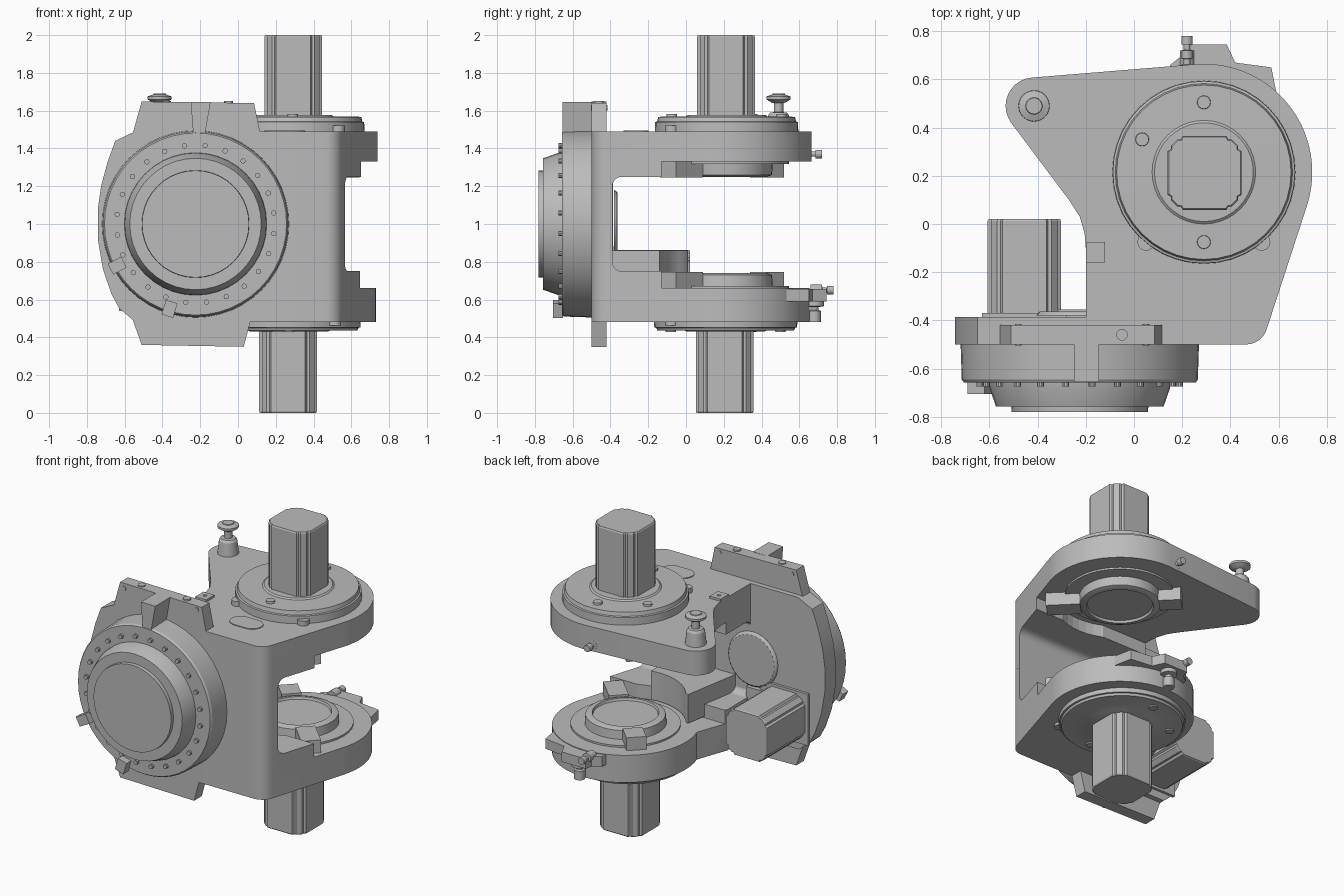
import bpy, bmesh, math

cube = bpy.data.objects.get("Cube")
if cube:
    bpy.data.objects.remove(cube, do_unlink=True)

grey = bpy.data.materials.new("machine grey")
grey.use_nodes = True
COLOR = (0.5, 0.5, 0.5, 1)
grey.diffuse_color = COLOR
grey.node_tree.nodes["Principled BSDF"].inputs["Base Color"].default_value = COLOR


def place(u, v, t, axis):
    return {"x": (t, u, v), "y": (u, t, v), "z": (u, v, t)}[axis]


def stack(name, rings, axis):
    """Skin a list of (points, height) rings into a closed solid."""
    bm = bmesh.new()
    loops = [[bm.verts.new(place(u, v, t, axis)) for u, v in pts] for pts, t in rings]
    n = len(loops[0])
    for a, b in zip(loops, loops[1:]):
        for i in range(n):
            bm.faces.new((a[i], a[(i + 1) % n], b[(i + 1) % n], b[i]))
    bm.faces.new(loops[0])
    bm.faces.new(loops[-1])
    bmesh.ops.recalc_face_normals(bm, faces=bm.faces)
    mesh = bpy.data.meshes.new(name)
    bm.to_mesh(mesh)
    bm.free()
    mesh.materials.append(grey)
    obj = bpy.data.objects.new(name, mesh)
    bpy.context.collection.objects.link(obj)
    return obj


def prism(name, pts, a, b, axis="z"):
    return stack(name, [(pts, a), (pts, b)], axis)


def arc(cu, cv, r, start, end, n=12):
    angles = [math.radians(start + (end - start) * i / n) for i in range(n + 1)]
    return [(cu + r * math.cos(a), cv + r * math.sin(a)) for a in angles]


def turned(name, c, steps, axis="z", sides=32):
    """Round part from (height, radius) steps."""
    return stack(name, [(arc(*c, r, 0, 360, sides)[:-1], t) for t, r in steps], axis)


def rect(u0, u1, v0, v1):
    return [(u0, v0), (u1, v0), (u1, v1), (u0, v1)]


def turned_rect(c, angle, u0, u1, half):
    ca, sa = math.cos(math.radians(angle)), math.sin(math.radians(angle))
    return [(c[0] + u * ca - v * sa, c[1] + u * sa + v * ca) for u, v in rect(u0, u1, -half, half)]


def cut(target, cutters):
    for c in cutters:
        c.hide_render = True
        c.hide_set(True)
        mod = target.modifiers.new("cut", "BOOLEAN")
        mod.operation, mod.solver, mod.object = "DIFFERENCE", "EXACT", c


def motor(name, c, a, b, axis="z", h=0.153):
    # square body with chamfered corners and a shallow channel beside each corner
    corner = [(h, h - 0.062), (h - 0.014, h - 0.054), (h - 0.014, h - 0.04),
              (h - 0.04, h - 0.014), (h - 0.054, h - 0.014), (h - 0.062, h)]
    pts = []
    for _ in range(4):
        pts += [(c[0] + u, c[1] + v) for u, v in corner]
        corner = [(-v, u) for u, v in corner]
    end = b - math.copysign(0.008, b - a)
    tip = [(c[0] + (u - c[0]) * 0.97, c[1] + (v - c[1]) * 0.97) for u, v in pts]
    return stack(name, [(pts, a), (pts, end), (tip, b)], axis)


HUB = (0.29, 0.215)
FACE = (-0.225, 1.0)

# C-shaped body: upper and lower halves with a shared opening
front_corner = arc(0.465, -0.41, 0.09, -90, -15, 6)
upper = ([(-0.2, -0.5)] + front_corner + arc(*HUB, 0.45, -18, 92, 20)
         + arc(-0.415, 0.49, 0.118, 95, 215, 10)
         + [(-0.27, 0.1), (-0.225, 0.03), (-0.205, -0.04), (-0.2, -0.1)])
lower = ([(-0.2, -0.5)] + front_corner + arc(*HUB, 0.44, -18, 200, 36)
         + [(-0.16, -0.04), (-0.2, -0.15)])
opening = (arc(-0.34, 0.8, 0.05, 270, 180, 6) + arc(-0.34, 1.2, 0.05, 180, 90, 6)
           + [(1.0, 1.25), (1.0, 0.75)])
cutters = [
    prism("opening_cutter", opening, -1.5, 1.5, "x"),
    prism("arm_step_cutter", rect(-1.5, 1.5, -0.13, 1.5), 0.66, 1.33),
    turned("hub_clearance_cutter", HUB, [(0.66, 0.38), (1.33, 0.38)], sides=48),
]
cut(prism("upper_body", upper, 1.0, 1.49), cutters)
cut(prism("lower_body", lower, 0.48, 1.0), cutters)

# face plate with its upper and lower mounting tabs
side = [(-0.545, 1.49), (-0.65, 1.44), (-0.69, 1.33), (-0.725, 1.2), (-0.742, 1.08),
        (-0.742, 0.92), (-0.715, 0.76), (-0.67, 0.63), (-0.63, 0.555), (-0.555, 0.49)]
prism("face_plate", side + [(0.1, 0.49), (0.1, 1.49)], -0.5, -0.387, "y")
prism("upper_tab", [(-0.56, 1.47), (-0.51, 1.648), (0.085, 1.64), (0.12, 1.47)], -0.5, -0.42, "y")
prism("lower_tab", [(-0.56, 0.5), (-0.51, 0.36), (0.03, 0.35), (0.07, 0.5)], -0.5, -0.42, "y")
prism("top_wedge", [(-0.25, 1.645), (-0.145, 1.645), (-0.18, 1.45), (-0.235, 1.45)], -0.655, -0.49, "y")
for x in (-0.48, 0.05):
    turned("tab_pin", (x, 1.615), [(-0.504, 0.014), (-0.416, 0.014)], "y", 12)
for x in (-0.38, -0.05):
    turned("tab_screw", (x, -0.46), [(1.6, 0.024), (1.652, 0.024)], sides=16)

# round front drum
turned("front_drum", FACE, [(-0.49, 0.495), (-0.645, 0.49), (-0.657, 0.482)], "y", 48)
turned("front_collar", FACE, [(-0.65, 0.378), (-0.68, 0.375), (-0.757, 0.348)], "y", 40)
turned("front_cap", FACE, [(-0.75, 0.285), (-0.78, 0.283)], "y", 40)
turned("rear_cap", FACE, [(-0.38, 0.18), (-0.37, 0.175), (-0.363, 0.165)], "y")
for u, v in arc(*FACE, 0.418, 8, 368, 24)[:-1]:
    turned("drum_bolt", (u, v), [(-0.65, 0.014), (-0.675, 0.014)], "y", 10)
for angle in (208, 253):
    prism("drum_stop", turned_rect(FACE, angle, 0.43, 0.51, 0.032), -0.705, -0.65, "y")

# rear motor behind the face plate
motor("rear_motor", (-0.455, 0.71), -0.38, 0.02, "y")
prism("rear_motor_flange", rect(-0.63, -0.28, 0.54, 0.88), -0.39, -0.37, "y")
prism("rear_motor_bracket", rect(-0.38, -0.19, 0.6, 0.82), -0.39, -0.355, "y")


def joint(name, c, inner, outer, thick):
    """Flange, bolts, bearing and ribs of one arm; the sign of thick points outward."""
    s = lambda t: outer + thick * t
    d = math.copysign(1, thick)
    turned(name + "_flange", c, [(s(-0.1), 0.38), (s(0.62), 0.378), (s(0.66), 0.368), (s(0.97), 0.362),
                                 (s(1), 0.215), (s(1.1), 0.205)], sides=40)
    for angle in (90, 152, 270):
        p = arc(*c, 0.29, angle, angle, 1)[0]
        turned(name + "_flange_bolt", p, [(s(0.9), 0.029), (s(1.15), 0.027)], sides=16)
    for x in (-0.24, 0.24):
        turned(name + "_flange_ear", (c[0] + x, -0.075), [(s(-0.1), 0.036), (s(0.4), 0.036)], sides=16)
    i = lambda t: inner - d * t
    turned(name + "_bearing", HUB, [(i(-0.01), 0.33), (i(0.012), 0.33), (i(0.013), 0.245), (i(0.07), 0.24),
                                    (i(0.08), 0.215), (i(0.08), 0.2), (i(0.065), 0.195)], sides=36)
    for angle, reach in ((-45, 0.44), (135, 0.37)):
        prism(name + "_rib", turned_rect(HUB, angle, 0.235, reach, 0.06), i(-0.01), i(0.085))


joint("upper", HUB, 1.33, 1.49, 0.08)
joint("lower", (0.27, 0.21), 0.66, 0.48, -0.045)
motor("upper_motor", (0.293, 0.212), 1.55, 2.0)
motor("lower_motor", (0.265, 0.205), 0.45, 0.0)

# raised saddle next to the lower bearing, with a concave edge
saddle = [(0.36, -0.39), (-0.09, -0.39), (-0.02, 0.01)] + arc(*HUB, 0.36, 217, 280, 10)
prism("saddle", saddle, 0.67, 0.86)

# details on the upper arm
turned("knob", (-0.415, 0.49), [(1.48, 0.066), (1.575, 0.055), (1.59, 0.045), (1.592, 0.025), (1.64, 0.025),
                                (1.645, 0.04), (1.66, 0.064), (1.675, 0.064), (1.685, 0.035), (1.69, 0.033)], sides=24)
prism("sensor_tab", rect(-0.2, -0.12, -0.16, -0.075), 1.48, 1.505)
turned("sensor_tab_screw", (-0.16, -0.115), [(1.5, 0.012), (1.509, 0.012)], sides=12)
prism("oval_cover", arc(0.205, -0.265, 0.066, 90, 270) + arc(0.29, -0.265, 0.066, -90, 90), 1.485, 1.495)

# ear, clamp and screws at the back
ear = [(0.12, 0.55), (0.15, 0.66), (0.2, 0.7), (0.21, 0.745), (0.385, 0.745), (0.42, 0.67),
       (0.57, 0.65), (0.6, 0.5)]
prism("lower_ear", ear, 0.59, 0.655)
turned("ear_pin", (0.3, 0.68), [(0.48, 0.034), (0.54, 0.034), (0.545, 0.022), (0.56, 0.022),
                                (0.565, 0.05), (0.6, 0.05)], sides=20)
for y, z in ((0.64, 1.37), (0.7, 0.65)):
    turned("back_screw", (0.22, z), [(y - 0.04, 0.03), (y + 0.02, 0.03), (y + 0.022, 0.014), (y + 0.045, 0.014),
                                     (y + 0.046, 0.023), (y + 0.08, 0.023)], "y", 14)

# smooth the round parts, keeping edges sharp
bpy.ops.object.select_all(action="DESELECT")
for obj in bpy.context.scene.objects:
    if obj.type == "MESH" and not obj.hide_render:
        obj.select_set(True)
        bpy.context.view_layer.objects.active = obj
bpy.ops.object.shade_smooth_by_angle(angle=math.radians(25))
